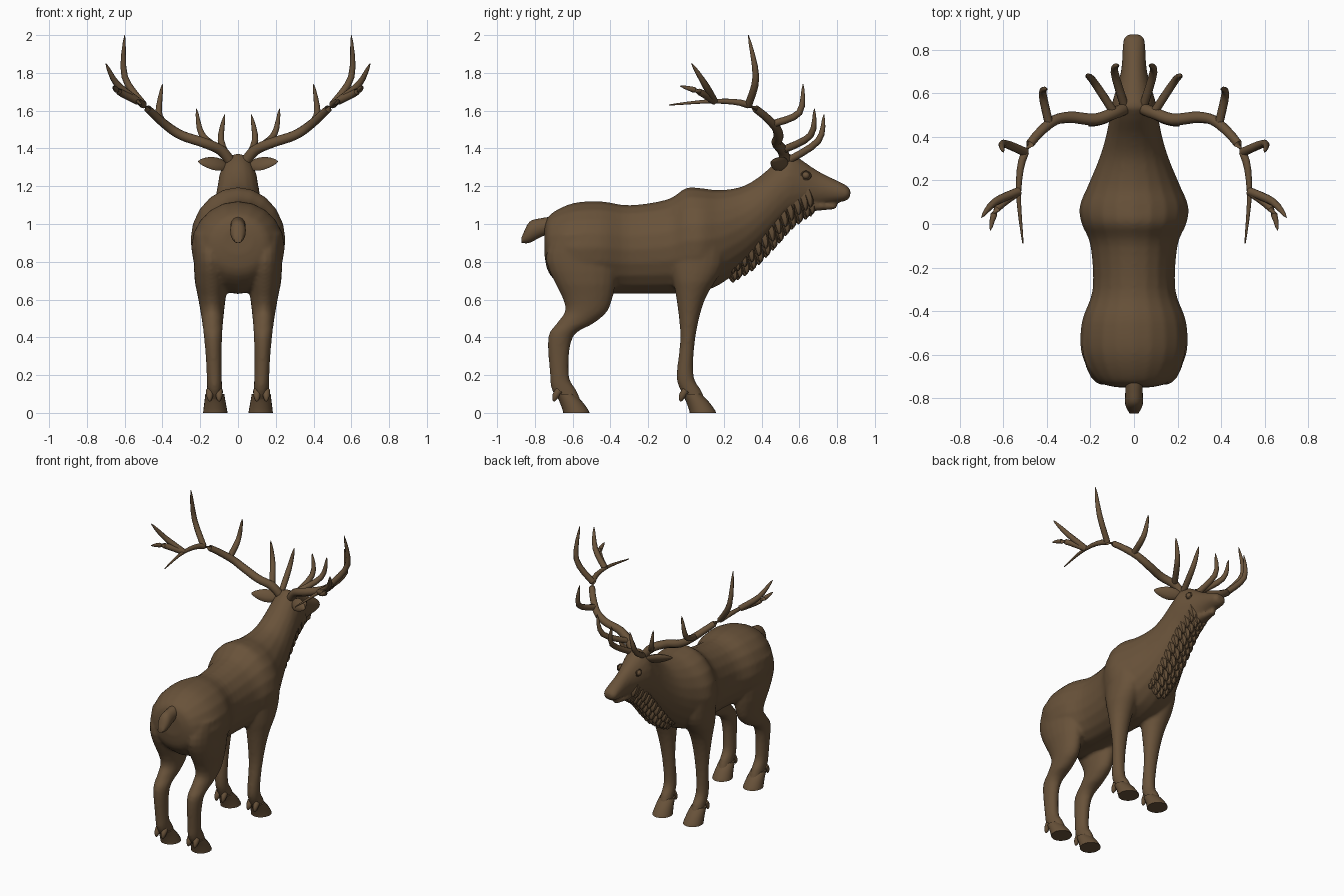
import bpy, bmesh, math
from mathutils import Vector

cube = bpy.data.objects.get("Cube")
if cube:
    bpy.data.objects.remove(cube, do_unlink=True)

brown = bpy.data.materials.new("brown_hide")
brown.use_nodes = True
colour = (.14, .085, .042, 1)
brown.diffuse_color = colour
brown.node_tree.nodes["Principled BSDF"].inputs["Base Color"].default_value = colour


def spline(rows, steps=4):
    """Smooth interpolation through rows of numbers."""
    rows = [Vector(row) for row in rows]
    last = len(rows) - 1
    points = []
    for i in range(last):
        start, end = rows[i], rows[i + 1]
        leave = (end - rows[max(i - 1, 0)]) / 2
        arrive = (rows[min(i + 2, last)] - start) / 2
        for step in range(steps):
            t = step / steps
            ease = t * t * (3 - 2 * t)
            points.append(start.lerp(end, ease) + leave * t * (1 - t) ** 2
                          - arrive * t * t * (1 - t))
    return points + [rows[last]]


def circle(sides=20):
    angles = [math.tau * i / sides for i in range(sides)]
    return [(math.cos(angle), math.sin(angle)) for angle in angles]


def skin(bm, rings):
    """Join rings of points into a closed tube."""
    loops = [[bm.verts.new(point) for point in ring] for ring in rings]
    for lower, upper in zip(loops, loops[1:]):
        for i in range(len(lower)):
            bm.faces.new((lower[i - 1], lower[i], upper[i], upper[i - 1]))
    bm.faces.new(loops[0][::-1])
    bm.faces.new(loops[-1])


def trunk(bm, rows):
    """Upright rings along the body; row = y, bottom, top, half width."""
    skin(bm, [[(width * c, y, (low + high) / 2 + (high - low) / 2 * s) for c, s in circle()]
              for y, low, high, width in spline(rows)])


def limb(bm, rows, width, side=1, shift=0):
    """Level rings along a leg; row = z, back, front."""
    rings = []
    for z, back, front in spline(rows):
        middle, depth = (back + front) / 2 + shift, (front - back) / 2
        rings.append([(side * (.12 + .03 * z + width(z) * c), middle + depth * s, z)
                      for c, s in circle()])
    skin(bm, rings)


def branch(bm, path, radius, flat=1, sides=10):
    """Round tube along a path, its radius given by a rule."""
    points = spline(path)
    last = len(points) - 1
    rings = []
    for i, point in enumerate(points):
        along = (points[min(i + 1, last)] - points[max(i - 1, 0)]).normalized()
        across = along.cross(Vector((.4, -.8, .4))).normalized()
        other = along.cross(across) * flat
        rings.append([point + (across * c + other * s) * radius(i / last)
                      for c, s in circle(sides)])
    skin(bm, rings)


def taper(size):
    return lambda t: size * (1 - .9 * t ** 3)


def finish(bm, name, mirrored=False, angle=50):
    bmesh.ops.recalc_face_normals(bm, faces=bm.faces)
    mesh = bpy.data.meshes.new(name)
    bm.to_mesh(mesh)
    bm.free()
    mesh.materials.append(brown)
    part = bpy.data.objects.new(name, mesh)
    bpy.context.collection.objects.link(part)
    bpy.ops.object.select_all(action="DESELECT")
    part.select_set(True)
    bpy.context.view_layer.objects.active = part
    bpy.ops.object.shade_smooth_by_angle(angle=math.radians(angle))
    if mirrored:
        part.modifiers.new("other_side", "MIRROR").use_mirror_merge = False
    return part


# Body, neck and head
bm = bmesh.new()
trunk(bm, [(-.75, .84, .98, .08), (-.72, .73, 1.05, .17), (-.6, .64, 1.11, .24),
           (-.45, .63, 1.12, .24), (-.3, .63, 1.1, .19), (-.1, .63, 1.13, .2),
           (0, .63, 1.19, .24), (.08, .64, 1.19, .25), (.18, .68, 1.18, .21),
           (.3, .77, 1.2, .16), (.4, .87, 1.26, .13), (.5, .98, 1.35, .11),
           (.56, 1.04, 1.37, .1), (.7, 1.1, 1.28, .06), (.84, 1.12, 1.21, .05),
           (.87, 1.15, 1.18, .03)])

# Lower jaw
trunk(bm, [(.6, 1.06, 1.14, .06), (.7, 1.07, 1.12, .04), (.8, 1.08, 1.1, .02)])


# Legs, thinner towards the ground
def leg_width(z):
    return min(.09, .04 + .2 * max(z - .2, 0) ** 2)


front_leg = [(.95, -.05, .2), (.78, -.08, .2), (.6, -.05, .1), (.4, -.03, .05),
             (.2, -.05, .04), (.12, -.03, .08), (.05, .01, .11)]
hind_leg = [(.95, -.7, -.4), (.8, -.74, -.36), (.57, -.64, -.4), (.48, -.68, -.48),
            (.4, -.73, -.6), (.2, -.72, -.62), (.12, -.71, -.58), (.05, -.66, -.55)]
for side in (1, -1):
    limb(bm, front_leg, leg_width, side)
    limb(bm, hind_leg, leg_width, side)

# Fuse the trunk and legs into one skin
body = finish(bm, "body", angle=60)
fuse = body.modifiers.new("fuse", "REMESH")
fuse.mode = "VOXEL"
fuse.voxel_size = .011
fuse.use_smooth_shade = True
soften = body.modifiers.new("soften", "SMOOTH")
soften.iterations = 4

# Tail
bm = bmesh.new()
trunk(bm, [(-.7, .96, 1.04, .04), (-.77, .93, 1.03, .04), (-.83, .9, 1.01, .04),
           (-.87, .9, .93, .02)])
finish(bm, "tail")

# Neck fringe: rows of tufts hanging under the throat
bm = bmesh.new()
throat = spline([(.24, .74), (.34, .8), (.45, .91), (.55, 1.02), (.65, 1.09)], 3)
for row, (y, z) in enumerate(throat):
    for column in range(-2, 3):
        x = column * (.035 - .001 * row)
        y_tuft = y + .01 * (column % 2)
        z_tuft = z + .012 * column ** 2
        branch(bm, [(x, y - .03, z_tuft + .06), (x, y_tuft, z_tuft), (x, y_tuft + .01, z_tuft - .05)],
               taper(.034), .8, 6)
finish(bm, "neck_fringe", angle=40)

# Hooves with dew claws behind
for name, shift in (("front_hooves", 0), ("hind_hooves", -.67)):
    bm = bmesh.new()
    limb(bm, [(0, .02, .16), (.02, .015, .15), (.06, 0, .12), (.1, -.02, .08)],
         lambda z: .065 - .15 * z, shift=shift)
    for x in (.1, .15):
        branch(bm, [(x, shift, .12), (x, shift - .02, .09), (x, shift - .03, .06)], taper(.02))
    finish(bm, name, True)

# Ears
bm = bmesh.new()
branch(bm, [(.06, .53, 1.31), (.13, .49, 1.32), (.21, .45, 1.33)],
       lambda t: .042 * math.sin(math.pi * (.15 + .82 * t)), .45)
finish(bm, "ears", True)

# Eyes inside raised lids
bm = bmesh.new()
bmesh.ops.create_uvsphere(bm, u_segments=12, v_segments=8, radius=.02)
skin(bm, [[(.005 * math.sin(bend), reach * c, .85 * reach * s) for c, s in circle()]
          for bend, reach in ((0, .03), (.8, .028), (math.pi / 2, .025), (math.pi, .02))])
bmesh.ops.translate(bm, vec=(.073, .635, 1.257), verts=bm.verts)
finish(bm, "eyes", True)

# Antlers: a main beam, then tines as beam joint, bend and tip
bm = bmesh.new()
beam = [(.04, .53, 1.33), (.09, .51, 1.39), (.18, .48, 1.43), (.3, .49, 1.47),
        (.39, .46, 1.53), (.5, .33, 1.63), (.53, .15, 1.65), (.51, -.09, 1.63)]
branch(bm, beam, taper(.028))
for joint, bend, tip in ((0, (.09, .7, 1.44), (.07, .73, 1.58)),
                         (1, (.19, .66, 1.47), (.22, .68, 1.61)),
                         (4, (.42, .6, 1.59), (.4, .62, 1.74)),
                         (5, (.6, .37, 1.78), (.6, .33, 2)),
                         (6, (.64, .1, 1.74), (.7, .03, 1.85)),
                         (6, (.63, .07, 1.7), (.66, -.03, 1.73))):
    branch(bm, [beam[joint], bend, tip], taper(.02))
finish(bm, "antlers", True)
